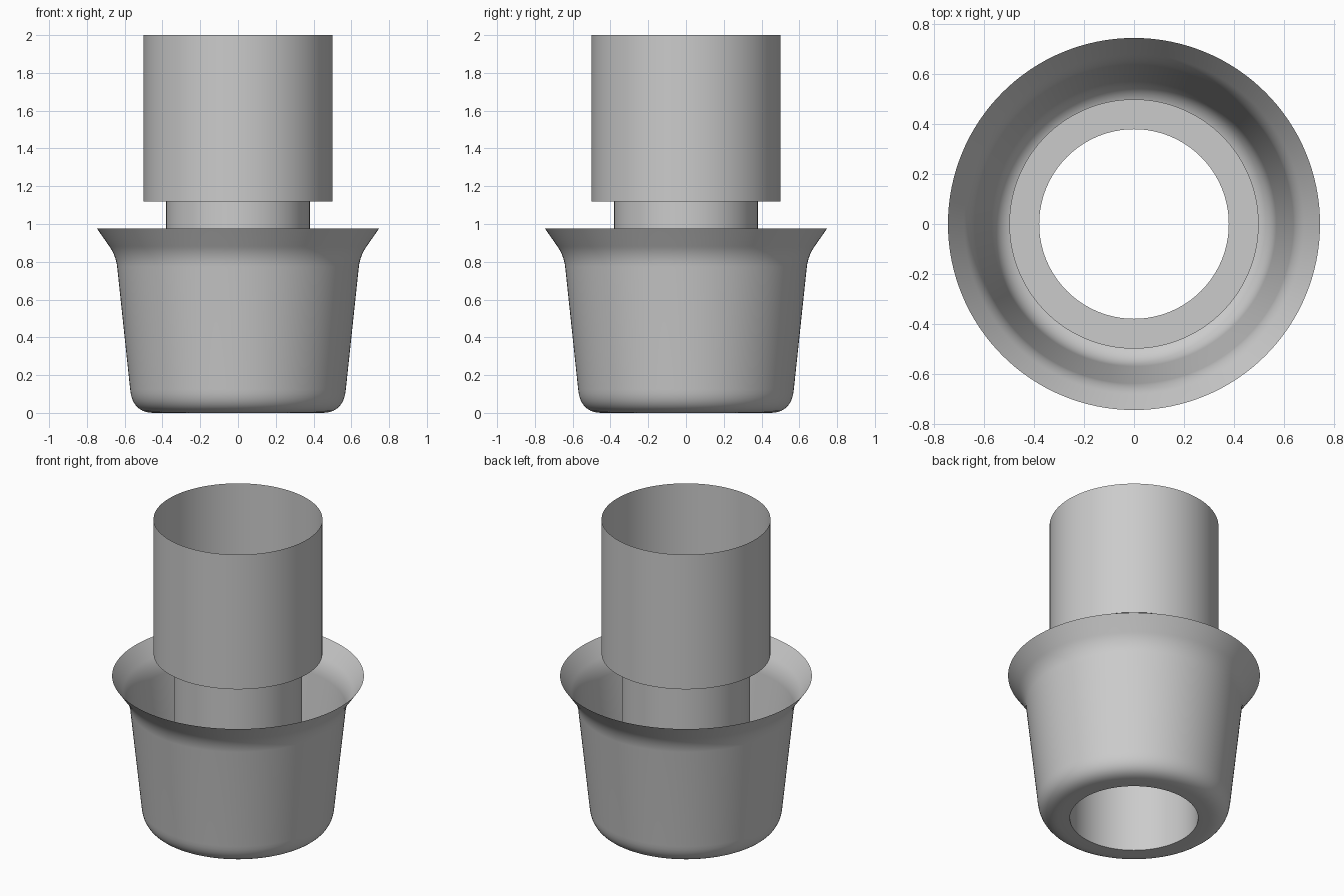
import bpy, bmesh, math
from mathutils import Vector

cube = bpy.data.objects.get("Cube")
if cube:
    bpy.data.objects.remove(cube, do_unlink=True)

SEGMENTS = 128

metal = bpy.data.materials.new("plain grey")
metal.use_nodes = True
GREY = (0.6, 0.6, 0.6, 1)
metal.diffuse_color = GREY
metal.node_tree.nodes["Principled BSDF"].inputs["Base Color"].default_value = GREY


def rounded(start, corner, end, steps=10):
    """Points of a smooth bend from start to end around a corner."""
    a, b, c = Vector(start), Vector(corner), Vector(end)
    ts = [i / steps for i in range(steps + 1)]
    return [tuple(a * (1 - t) ** 2 + b * 2 * t * (1 - t) + c * t * t) for t in ts]


def lathe(name, profile):
    """Spin a (radius, height) profile around z into a thin shell."""
    bm = bmesh.new()
    verts = [bm.verts.new((r, 0, z)) for r, z in profile]
    edges = [bm.edges.new(pair) for pair in zip(verts, verts[1:])]
    bmesh.ops.spin(bm, geom=verts + edges, cent=(0, 0, 0), axis=(0, 0, 1),
                   angle=math.tau, steps=SEGMENTS, use_merge=True)
    bmesh.ops.remove_doubles(bm, verts=bm.verts, dist=0.0001)
    bmesh.ops.recalc_face_normals(bm, faces=bm.faces)
    mesh = bpy.data.meshes.new(name)
    bm.to_mesh(mesh)
    bm.free()
    mesh.materials.append(metal)
    obj = bpy.data.objects.new(name, mesh)
    bpy.context.collection.objects.link(obj)
    bpy.ops.object.select_all(action='DESELECT')
    obj.select_set(True)
    bpy.context.view_layer.objects.active = obj
    bpy.ops.object.shade_smooth_by_angle(angle=math.radians(30))
    return obj


# Tapered cup with a rounded base and a flared rim
cup = [(0.38, 0)]
cup += rounded((0.445, 0), (0.56, 0), (0.571, 0.125))
cup += rounded((0.64, 0.775), (0.648, 0.835), (0.682, 0.883))
cup += [(0.746, 0.975)]
lathe("flared_cup", cup)

# Narrow neck, step and wide open sleeve
lathe("neck_and_sleeve", [(0.38, 0), (0.38, 1.12), (0.5, 1.12), (0.5, 2)])
